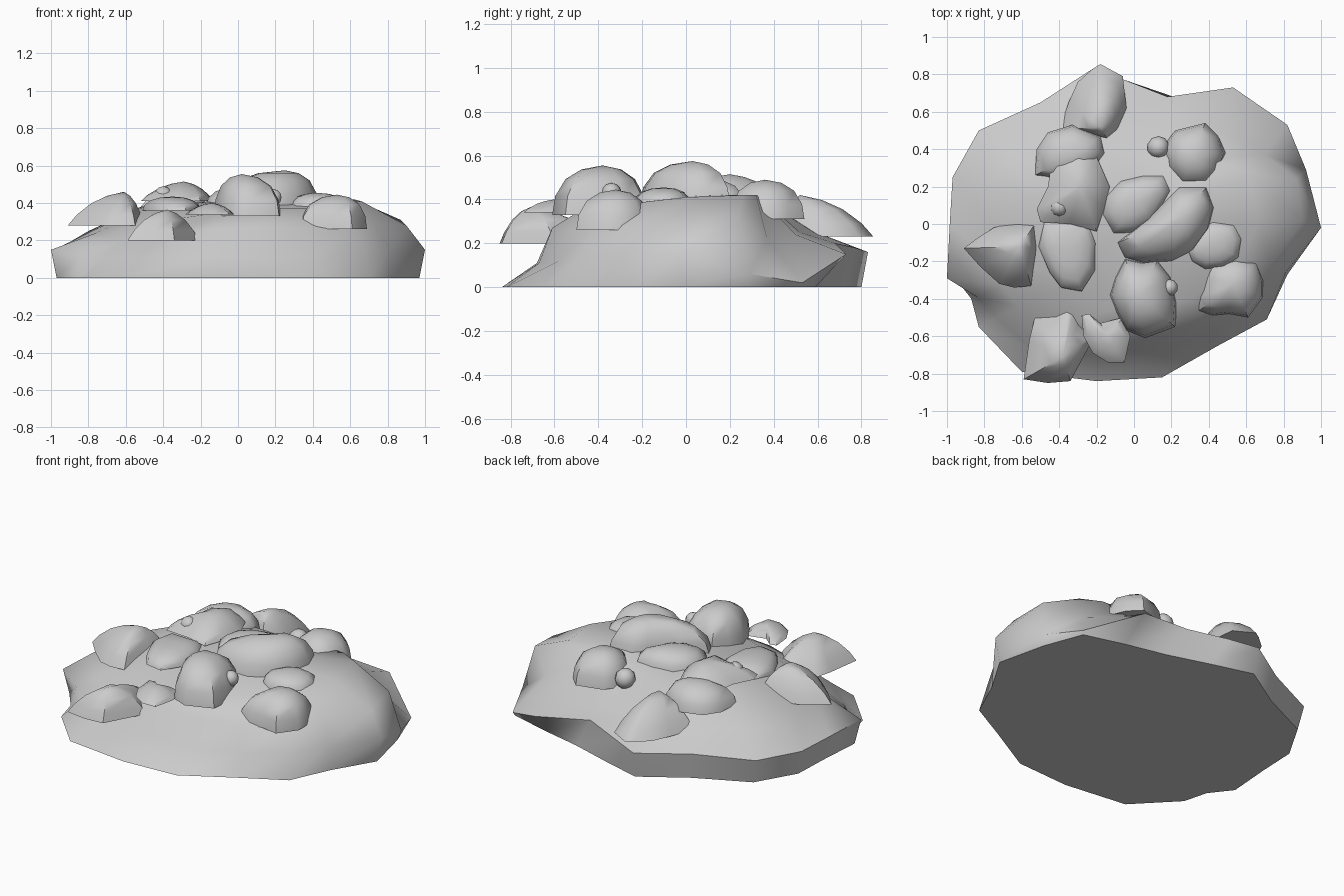
import bpy, bmesh, math
from mathutils import Vector

stone_grey = bpy.data.materials.new("stone_grey")
stone_grey.diffuse_color = (0.6, 0.6, 0.6, 1)

DOME = ((1, 0), (0.94, 0.38), (0.74, 0.72), (0.42, 0.92))
SLOPE = ((1, 0), (0.84, 0.32), (0.58, 0.66), (0.3, 0.88))


def loft(name, rings, apex, angle=45):
    """Skin stacked rings, close the bottom flat and the top to an apex."""
    bm = bmesh.new()
    loops = [[bm.verts.new(p) for p in r] for r in rings]
    top = bm.verts.new(apex)
    n = len(loops[0])
    bm.faces.new(loops[0][::-1])
    for lo, hi in zip(loops, loops[1:]):
        for i in range(n):
            j = (i + 1) % n
            bm.faces.new((lo[i], hi[j], hi[i]))
            bm.faces.new((lo[i], lo[j], hi[j]))
    for i in range(n):
        bm.faces.new((loops[-1][i], loops[-1][(i + 1) % n], top))
    bmesh.ops.recalc_face_normals(bm, faces=bm.faces)
    me = bpy.data.meshes.new(name)
    bm.to_mesh(me)
    bm.free()
    me.materials.append(stone_grey)
    ob = bpy.data.objects.new(name, me)
    bpy.context.collection.objects.link(ob)
    bpy.context.view_layer.objects.active = ob
    ob.select_set(True)
    bpy.ops.object.shade_smooth_by_angle(angle=math.radians(angle))
    ob.select_set(False)
    # keep the underside flat
    for f in me.polygons:
        if len(f.vertices) > 4:
            f.use_smooth = False
    return ob


def stone(name, low, high, peak, profile, *outline):
    """Flat-bottomed boulder: bottom and top height, peak position, side profile, plan outline."""
    pts = [Vector(p) for p in outline]
    area = sum(a.x * b.y - b.x * a.y for a, b in zip(pts, pts[1:] + pts[:1]))
    if area < 0:
        pts.reverse()
    peak = Vector(peak)
    rings = []
    for k, t in profile:
        ring = [peak + (p - peak) * k for p in pts]
        rings.append([(p.x, p.y, low + (high - low) * t) for p in ring])
    loft(name, rings, (peak.x, peak.y, high), 50)


# Mound: ground outline, rim, shoulder and plateau, counter-clockwise from +x
base = [(.97, -.02), (.9, .28), (.81, .52), (.56, .59), (.3, .65), (.04, .73), (-.21, .8),
        (-.48, .63), (-.8, .48), (-.94, .24), (-.95, 0), (-.97, -.27), (-.87, -.4),
        (-.83, -.55), (-.6, -.79), (-.2, -.84), (.15, -.82), (.45, -.65), (.71, -.51), (.82, -.27)]
rim = [(1, -.02, .15), (.92, .29, .06), (.82, .53, .02), (.53, .73, .15), (.18, .68, .2),
       (-.05, .77, .18), (-.22, .83, .16), (-.5, .65, .16), (-.83, .5, .15), (-.97, .25, .15),
       (-.985, 0, .15), (-1, -.29, .15), (-.84, -.39, .12), (-.73, -.5, .1), (-.53, -.68, .1),
       (-.17, -.68, .11), (.13, -.67, .11), (.42, -.58, .12), (.68, -.47, .15), (.81, -.26, .15)]
shoulder = [(.9, .02, .28), (.87, .24, .31), (.7, .37, .22), (.5, .5, .24), (.2, .52, .25),
            (-.05, .6, .24), (-.2, .62, .24), (-.42, .5, .26), (-.65, .36, .24), (-.8, .2, .25),
            (-.74, -.02, .27), (-.76, -.2, .24), (-.7, -.33, .22), (-.62, -.44, .2), (-.45, -.58, .2),
            (-.15, -.61, .26), (.12, -.61, .27), (.38, -.53, .26), (.6, -.42, .27), (.73, -.22, .29)]
plateau = [(.66, 0, .41), (.62, .26, .42), (.5, .32, .42), (.35, .34, .41), (.15, .35, .4),
           (0, .36, .39), (-.15, .4, .37), (-.3, .4, .37), (-.45, .3, .38), (-.52, .15, .38),
           (-.52, 0, .37), (-.5, -.12, .36), (-.47, -.25, .34), (-.4, -.35, .33), (-.3, -.42, .32),
           (-.1, -.45, .35), (.1, -.45, .37), (.3, -.4, .37), (.45, -.31, .37), (.58, -.18, .39)]
loft("mound", [[(x, y, 0) for x, y in base], rim, shoulder, plateau], (0, .05, .42), 62)

# Boulders resting on the mound
stone("left_stone", .28, .46, (-.61, -.12), SLOPE, (-.91, -.13), (-.83, -.07), (-.75, -.02),
      (-.64, .01), (-.51, .03), (-.5, -.13), (-.55, -.33), (-.64, -.34), (-.72, -.32), (-.82, -.23))
stone("front_left_stone", .2, .365, (-.38, -.71), SLOPE, (-.59, -.83), (-.46, -.85), (-.34, -.84),
      (-.21, -.6), (-.28, -.5), (-.31, -.4), (-.35, -.38), (-.42, -.46), (-.53, -.5), (-.56, -.62))
stone("front_small_stone", .34, .4, (-.14, -.6), SLOPE, (-.28, -.49), (-.24, -.48), (-.18, -.53),
      (-.06, -.5), (-.02, -.6), (-.05, -.74), (-.14, -.74), (-.22, -.69), (-.27, -.6))
stone("front_stone", .33, .555, (.02, -.38), DOME, (-.13, -.38), (-.1, -.28), (-.05, -.18), (.04, -.2),
      (.13, -.19), (.2, -.28), (.23, -.42), (.22, -.55), (.06, -.61), (-.04, -.57), (-.09, -.48))
stone("front_right_stone", .26, .445, (.53, -.32), DOME, (.33, -.4), (.36, -.28), (.39, -.2), (.55, -.16),
      (.66, -.2), (.69, -.3), (.69, -.39), (.61, -.5), (.5, -.48), (.42, -.49), (.34, -.47))
stone("right_stone", .38, .455, (.42, -.1), DOME, (.28, -.13), (.34, -.03), (.42, .02), (.54, 0),
      (.58, -.08), (.56, -.18), (.48, -.23), (.38, -.24), (.31, -.2))
stone("centre_stone", .38, .575, (.25, .03), DOME, (-.09, -.1), (-.05, -.18), (.05, -.21), (.2, -.2),
      (.32, -.14), (.4, -.03), (.43, .09), (.39, .2), (.24, .2), (.17, .13), (.06, .02))
stone("inner_stone", .39, .49, (.02, .12), DOME, (-.17, .05), (-.15, .15), (-.07, .23), (.05, .26),
      (.16, .26), (.2, .18), (.1, 0), (0, -.05), (-.11, -.05))
stone("back_right_stone", .31, .49, (.31, .36), DOME, (.17, .3), (.16, .42), (.22, .5), (.38, .54),
      (.45, .47), (.49, .38), (.47, .32), (.46, .27), (.4, .2), (.25, .2))
stone("back_stone", .23, .42, (-.18, .52), SLOPE, (-.4, .5), (-.35, .65), (-.3, .76), (-.22, .83),
      (-.18, .855), (-.06, .79), (-.04, .62), (-.07, .5), (-.13, .43), (-.26, .46))
stone("back_left_stone", .41, .515, (-.29, .2), SLOPE, (-.52, .08), (-.46, .2), (-.44, .34), (-.3, .42),
      (-.2, .36), (-.13, .2), (-.16, .08), (-.2, -.04), (-.34, 0), (-.5, .01))
stone("rear_left_stone", .33, .47, (-.32, .37), DOME, (-.53, .26), (-.52, .4), (-.46, .49), (-.33, .53),
      (-.18, .47), (-.15, .38), (-.22, .28), (-.36, .22))
stone("inner_left_stone", .36, .435, (-.35, -.13), DOME, (-.48, .03), (-.51, -.12), (-.45, -.26),
      (-.39, -.34), (-.28, -.36), (-.21, -.25), (-.2, -.1), (-.24, .02))

# Pebbles tucked against the boulders
for i, (x, y, z, r) in enumerate([(.19, -.34, .43, .045), (.13, .41, .37, .06), (-.4, .09, .44, .05)]):
    bpy.ops.mesh.primitive_uv_sphere_add(segments=10, ring_count=6, radius=r, location=(x, y, z))
    ob = bpy.context.object
    ob.name = f"pebble_{i + 1}"
    ob.data.materials.append(stone_grey)
    bpy.ops.object.shade_smooth_by_angle(angle=math.radians(50))
    ob.select_set(False)
